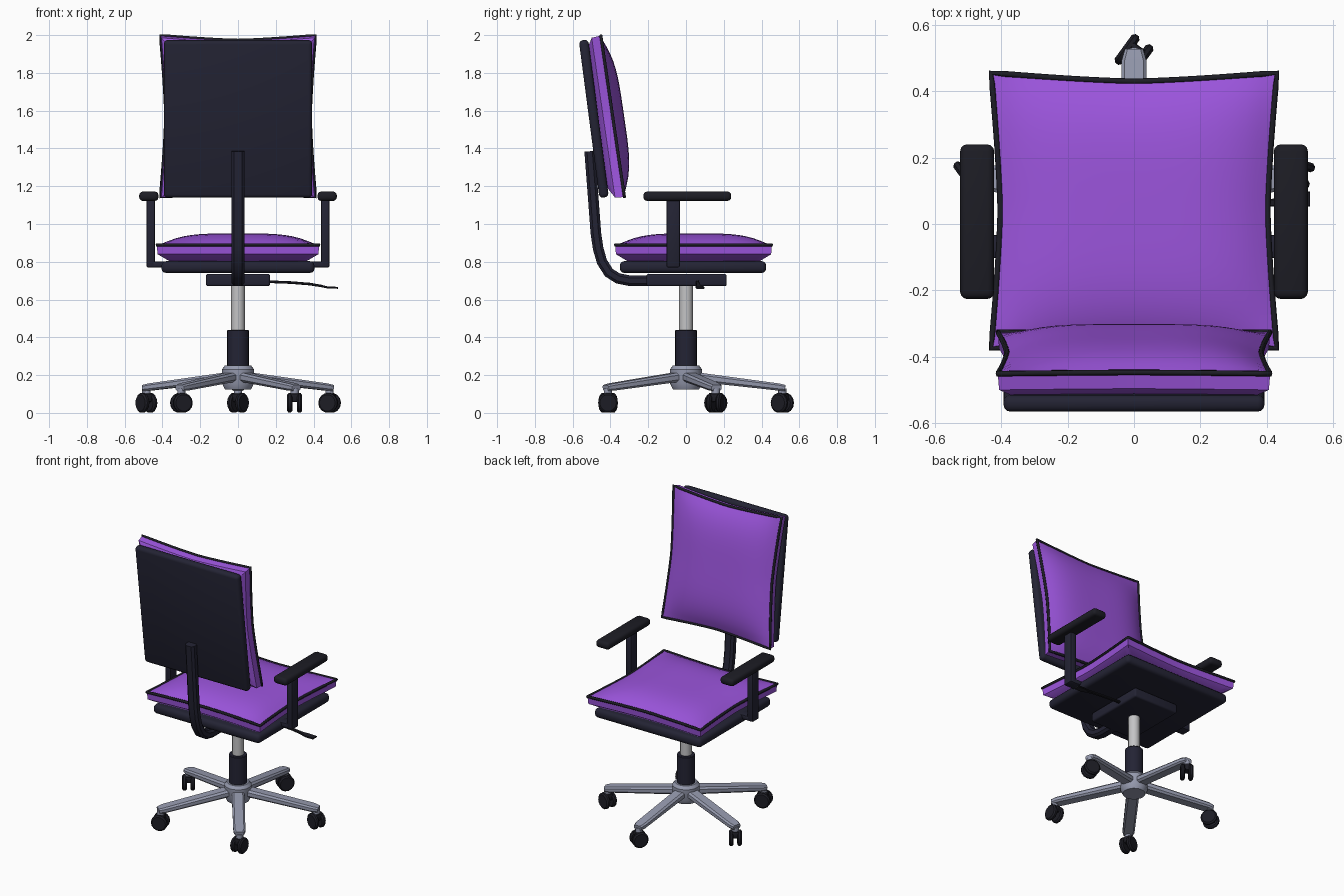
import bpy, bmesh, math
from mathutils import Vector, Matrix

if "Cube" in bpy.data.objects:
    bpy.data.objects.remove(bpy.data.objects["Cube"])


def material(name, rgb):
    m = bpy.data.materials.new(name)
    m.diffuse_color = (*rgb, 1)
    m.use_nodes = True
    m.node_tree.nodes["Principled BSDF"].inputs["Base Color"].default_value = m.diffuse_color
    return m


PURPLE = material("purple_fabric", (0.33, 0.09, 0.72))
NAVY = material("navy_plastic", (0.017, 0.017, 0.034))
BLACK = material("black_trim", (0.012, 0.012, 0.018))
GREY = material("blue_grey_metal", (0.30, 0.32, 0.42))
SILVER = material("silver_column", (0.55, 0.55, 0.56))


def finish(name, bm, mat, matrix=Matrix(), angle=35):
    bmesh.ops.recalc_face_normals(bm, faces=bm.faces)
    me = bpy.data.meshes.new(name)
    bm.to_mesh(me)
    bm.free()
    me.materials.append(mat)
    ob = bpy.data.objects.new(name, me)
    ob.matrix_world = matrix
    bpy.context.collection.objects.link(ob)
    bpy.ops.object.select_all(action='DESELECT')
    ob.select_set(True)
    bpy.context.view_layer.objects.active = ob
    bpy.ops.object.shade_smooth_by_angle(angle=math.radians(angle))
    return ob


def box(name, size, mat, matrix, bevel=0.01, segments=3):
    bm = bmesh.new()
    bmesh.ops.create_cube(bm, size=1)
    bmesh.ops.scale(bm, vec=size, verts=bm.verts)
    bmesh.ops.bevel(bm, geom=bm.edges[:], offset=bevel, segments=segments,
                    profile=0.5, affect='EDGES')
    return finish(name, bm, mat, matrix)


def lathe(name, profile, mat, matrix=Matrix(), sides=24):
    """Closed solid of revolution from (radius, height) points."""
    bm = bmesh.new()
    rings = [[bm.verts.new((r * math.cos(2 * math.pi * i / sides),
                            r * math.sin(2 * math.pi * i / sides), z))
              for i in range(sides)] for r, z in profile]
    skin(bm, rings)
    return finish(name, bm, mat, matrix)


def skin(bm, rings, caps=True):
    for a, b in zip(rings, rings[1:]):
        n = len(a)
        for i in range(n):
            bm.faces.new((a[i], a[(i + 1) % n], b[(i + 1) % n], b[i]))
    if caps:
        bm.faces.new(rings[0])
        bm.faces.new(rings[-1])


def sweep(name, path, side, sizes, mat):
    """Chamfered rectangular bar along a path; sizes = (width, thickness) per point."""
    bm = bmesh.new()
    pts = [Vector(p) for p in path]
    side = Vector(side).normalized()
    rings = []
    for i, p in enumerate(pts):
        tan = (pts[min(i + 1, len(pts) - 1)] - pts[max(i - 1, 0)]).normalized()
        up = tan.cross(side).normalized()
        w, h = sizes[i][0] / 2, sizes[i][1] / 2
        c = 0.5 * min(w, h)
        sec = [(w, h - c), (w - c, h), (c - w, h), (-w, h - c),
               (-w, c - h), (c - w, -h), (w - c, -h), (w, c - h)]
        rings.append([bm.verts.new(p + side * a + up * b) for a, b in sec])
    skin(bm, rings)
    return finish(name, bm, mat)


def tilted(center, angle):
    """Frame whose local y runs up the backrest and local z faces the sitter."""
    s, c = math.sin(angle), math.cos(angle)
    return Matrix(((-1, 0, 0, center[0]), (0, -s, c, center[1]),
                   (0, c, s, center[2]), (0, 0, 0, 1)))


def cushion(name, half_w, half_h, dome, matrix, n=20):
    """Domed pillow with pinched-in sides, a straight band and piping."""
    def outline(u, v):
        return (u * (half_w - 0.028 * (1 - abs(v) ** 1.4)),
                v * (half_h - 0.026 * (1 - abs(u) ** 1.4)))
    bm = bmesh.new()
    grid = []
    for j in range(n + 1):
        v = 2 * j / n - 1
        row = []
        for i in range(n + 1):
            u = 2 * i / n - 1
            row.append(bm.verts.new((*outline(u, v), dome * (1 - u ** 4) * (1 - v ** 4))))
        grid.append(row)
    for j in range(n):
        for i in range(n):
            bm.faces.new((grid[j][i], grid[j][i + 1], grid[j + 1][i + 1], grid[j + 1][i]))
    rim = (grid[0][:-1] + [r[-1] for r in grid[:-1]]
           + grid[-1][:0:-1] + [r[0] for r in grid[:0:-1]])
    band = [bm.verts.new((v.co.x * .99, v.co.y * .99, -0.05)) for v in rim]
    under = [bm.verts.new((v.co.x * .85, v.co.y * .85, -0.085)) for v in rim]
    skin(bm, [rim, band, under], caps=False)
    bm.faces.new(under)
    edge = [v.co.copy() for v in rim]
    finish(name, bm, PURPLE, matrix)
    # piping around the rim
    cu = bpy.data.curves.new(name + "_piping", 'CURVE')
    cu.dimensions = '3D'
    cu.bevel_depth, cu.bevel_resolution = 0.009, 1
    sp = cu.splines.new('POLY')
    sp.points.add(len(edge) - 1)
    for p, co in zip(sp.points, edge):
        p.co = (*co, 1)
    sp.use_cyclic_u = True
    cu.materials.append(BLACK)
    ob = bpy.data.objects.new(name + "_piping", cu)
    ob.matrix_world = matrix
    bpy.context.collection.objects.link(ob)
    bpy.ops.object.select_all(action='DESELECT')
    ob.select_set(True)
    bpy.context.view_layer.objects.active = ob
    bpy.ops.object.convert(target='MESH')


T = Matrix.Translation

# Five-star base with twin-wheel casters
lathe("base_hub", [(.07, .125), (.085, .155), (.085, .23), (.07, .25)], GREY)
for k in range(5):
    a = math.radians(90 + 72 * k)
    d = Vector((math.cos(a), math.sin(a), 0))
    perp = (-d.y, d.x, 0)
    sweep(f"base_leg_{k}", [d * .04 + Vector((0, 0, .192)), d * .49 + Vector((0, 0, .137)),
                            d * .525 + Vector((0, 0, .132))], perp,
          [(.08, .05), (.075, .038), (.055, .032)], GREY)
    frame = T(d * .51) @ Matrix.Rotation(a - math.radians(36), 4, 'Z')
    lathe(f"caster_stem_{k}", [(.022, .09), (.022, .13)], GREY, frame, 12)
    box(f"caster_fork_{k}", (.06, .05, .045), BLACK, frame @ T((0, 0, .08)), .008, 2)
    for s in (-1, 1):
        lathe(f"caster_wheel_{k}_{'left' if s < 0 else 'right'}",
              [(.044, -.014), (.053, -.006), (.053, .006), (.044, .014)], BLACK,
              frame @ T((0, .026 * s, .053)) @ Matrix.Rotation(math.pi / 2, 4, 'X'), 14)

# Gas lift
lathe("lift_sleeve", [(.057, .24), (.057, .435), (.053, .44)], NAVY)
lathe("lift_column", [(.036, .43), (.036, .68)], SILVER)

# Tilt mechanism, seat pan and seat cushion
box("tilt_mechanism", (.34, .425, .065), NAVY, T((0, .003, .703)), .012)
box("seat_pan", (.81, .775, .062), NAVY, T((0, .037, .772)), .024)
cushion("seat_cushion", .43, .415, .06, T((0, .04, .89)))

# Height lever
sweep("height_lever", [(.15, .06, .695), (.28, .06, .69), (.38, .062, .682), (.44, .066, .672),
                       (.47, .072, .665), (.53, .075, .662)], (0, 1, 0),
      [(.02, .014)] * 3 + [(.025, .013), (.045, .011), (.045, .01)], BLACK)

# Back support bar, panel and cushion
sweep("back_support", [(0, -.51, 1.385), (0, -.492, 1.15), (0, -.477, .95), (0, -.465, .87),
                       (0, -.445, .80), (0, -.408, .742), (0, -.36, .712), (0, -.30, .70),
                       (0, -.15, .70)], (1, 0, 0), [(.068, .056)] * 9, NAVY)
box("back_panel", (.785, .84, .05), NAVY, tilted((0, -.488, 1.557), .13), .02)
cushion("back_cushion", .41, .432, .06, tilted((0, -.388, 1.57), .145))

# Armrests
for s, side in ((-1, "left"), (1, "right")):
    box(f"armrest_pad_{side}", (.102, .465, .05), BLACK, T((.472 * s, .007, 1.147)), .02)
    box(f"armrest_post_{side}", (.044, .07, .365), NAVY, T((.462 * s, -.068, .953)), .008, 2)
    box(f"armrest_bracket_{side}", (.12, .07, .032), NAVY, T((.424 * s, -.068, .786)), .008, 2)
